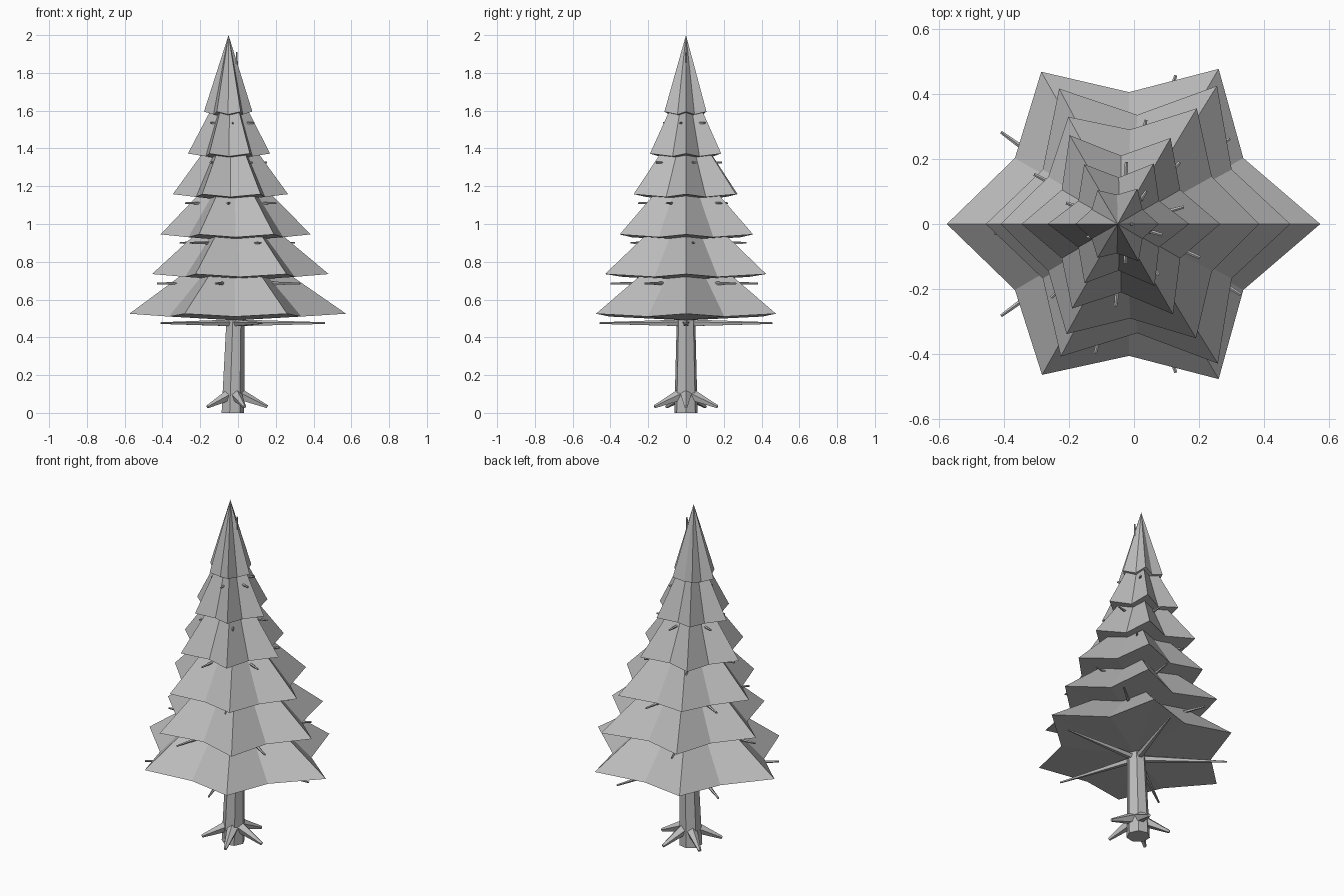
import bpy, math
from mathutils import Vector

if "Cube" in bpy.data.objects:
    bpy.data.objects.remove(bpy.data.objects["Cube"])

grey = bpy.data.materials.new("plain grey")
grey.diffuse_color = (0.5, 0.5, 0.5, 1)
grey.use_nodes = True
grey.node_tree.nodes["Principled BSDF"].inputs["Base Color"].default_value = grey.diffuse_color


def make(name, verts, faces):
    me = bpy.data.meshes.new(name)
    me.from_pydata(verts, [], faces)
    me.materials.append(grey)
    ob = bpy.data.objects.new(name, me)
    bpy.context.collection.objects.link(ob)
    return ob


def tube(name, path, sides):
    """Tapered tube through (point, radius) pairs, capped at both ends."""
    axis = (Vector(path[-1][0]) - Vector(path[0][0])).normalized()
    ref = Vector((1, 0, 0)) if abs(axis.z) > 0.9 else Vector((0, 0, 1))
    u = (ref - axis * ref.dot(axis)).normalized()
    v = axis.cross(u)
    verts, faces = [], []
    for p, r in path:
        for i in range(sides):
            a = math.tau * i / sides
            verts.append(Vector(p) + (u * math.cos(a) + v * math.sin(a)) * r)
    for k in range(len(path) - 1):
        for i in range(sides):
            j = (i + 1) % sides
            faces.append((k * sides + i, k * sides + j, (k + 1) * sides + j, (k + 1) * sides + i))
    n = len(verts)
    faces += [tuple(reversed(range(sides))), tuple(range(n - sides, n))]
    return make(name, verts, faces)


def tier(name, cx, z, tips, notch, h, apex):
    """Six-pointed star skirt with a shallow closed underside."""
    verts = []
    for i in range(12):
        a = math.tau * i / 12
        r = notch if i % 2 else tips[i // 2]
        verts.append((cx + r * math.cos(a), r * math.sin(a), z - (0.015 if i % 2 else 0)))
    verts += [(apex, 0, z + h), (cx, 0, z - 0.035)]
    faces = []
    for i in range(12):
        j = (i + 1) % 12
        faces += [(i, j, 12), (j, i, 13)]
    return make(name, verts, faces)


# Trunk with its thin leader poking out near the top
tube("trunk", [((-0.03, 0, 0), 0.063), ((-0.016, 0, 0.5), 0.05),
               ((-0.02, 0, 1.2), 0.028), ((-0.006, 0, 1.91), 0.004)], 7)

# Foliage tiers: centre x, rim height, tip radii, notch radius, height, apex x
tier("foliage_1", -0.015, 0.525, [0.587, 0.55, 0.54, 0.56, 0.535, 0.55], 0.405, 0.41, -0.02)
tier("foliage_2", 0.01, 0.735, [0.47, 0.49, 0.48, 0.465, 0.47, 0.495], 0.335, 0.41, -0.01)
tier("foliage_3", -0.012, 0.945, [0.397, 0.41, 0.38, 0.398, 0.39, 0.405], 0.29, 0.41, -0.02)
tier("foliage_4", -0.04, 1.158, [0.305, 0.305, 0.315, 0.305, 0.3, 0.32], 0.21, 0.42, -0.04)
tier("foliage_5", -0.047, 1.373, [0.217, 0.215, 0.212, 0.218, 0.21, 0.22], 0.143, 0.42, -0.045)
tier("foliage_6", -0.052, 1.595, [0.128, 0.125, 0.12, 0.128, 0.12, 0.132], 0.09, 0.405, -0.05)

# Bare branches: five per level, each level turned a little
levels = [(0.475, 0.48), (0.685, 0.41), (0.9, 0.325), (1.11, 0.255), (1.325, 0.19), (1.535, 0.122)]
for k, (z, length) in enumerate(levels):
    for i in range(5):
        a = math.radians(72 * i - 32 * k)
        d = Vector((math.cos(a), math.sin(a), 0))
        c = Vector((-0.02 if k < 3 else -0.03, 0, z))
        tube(f"branch_{k + 1}_{i + 1}", [(c, 0.02 - 0.002 * k), (c + d * length, 0.005)], 5)

# Roots flaring from the trunk foot
for i in range(5):
    a = math.radians(72 * i)
    d = Vector((math.cos(a), math.sin(a), 0))
    c = Vector((-0.02, 0, 0))
    tube(f"root_{i + 1}", [(c + d * 0.02 + Vector((0, 0, 0.1)), 0.034),
                           (c + d * 0.175 + Vector((0, 0, 0.032)), 0.009)], 5)
